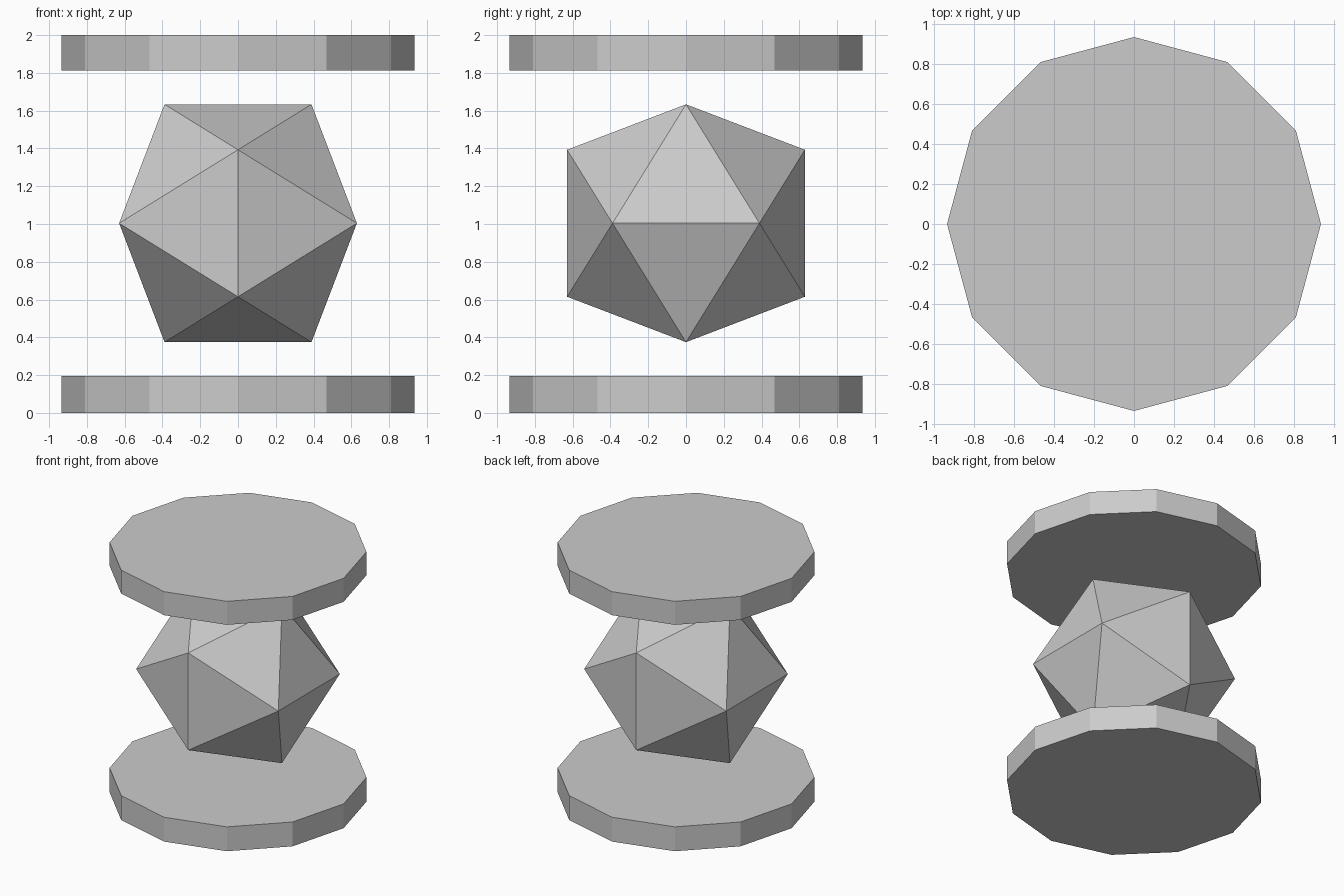
import bpy, bmesh

if "Cube" in bpy.data.objects:
    bpy.data.objects.remove(bpy.data.objects["Cube"])

# Twelve-sided end discs
def disc(name, z0, z1, radius=0.935):
    bpy.ops.mesh.primitive_cylinder_add(vertices=12, radius=radius, depth=z1 - z0,
                                        location=(0, 0, (z0 + z1) / 2))
    ob = bpy.context.object
    ob.name = name
    # a vertex already lies on each main axis with 12 sides
    return ob

disc("bottom_disc", 0.0, 0.195)
disc("top_disc", 1.812, 2.0)

# Floating icosahedron: hull of three golden rectangles
short = 0.389
long = short * (1 + 5 ** 0.5) / 2
bm = bmesh.new()
for a in (-short, short):
    for b in (-long, long):
        for co in ((a, 0, b), (b, a, 0), (0, b, a)):
            bm.verts.new(co)
bmesh.ops.convex_hull(bm, input=bm.verts[:])
bmesh.ops.recalc_face_normals(bm, faces=bm.faces[:])
mesh = bpy.data.meshes.new("core_gem")
bm.to_mesh(mesh)
bm.free()
gem = bpy.data.objects.new("core_gem", mesh)
gem.location.z = 1.004
bpy.context.collection.objects.link(gem)
